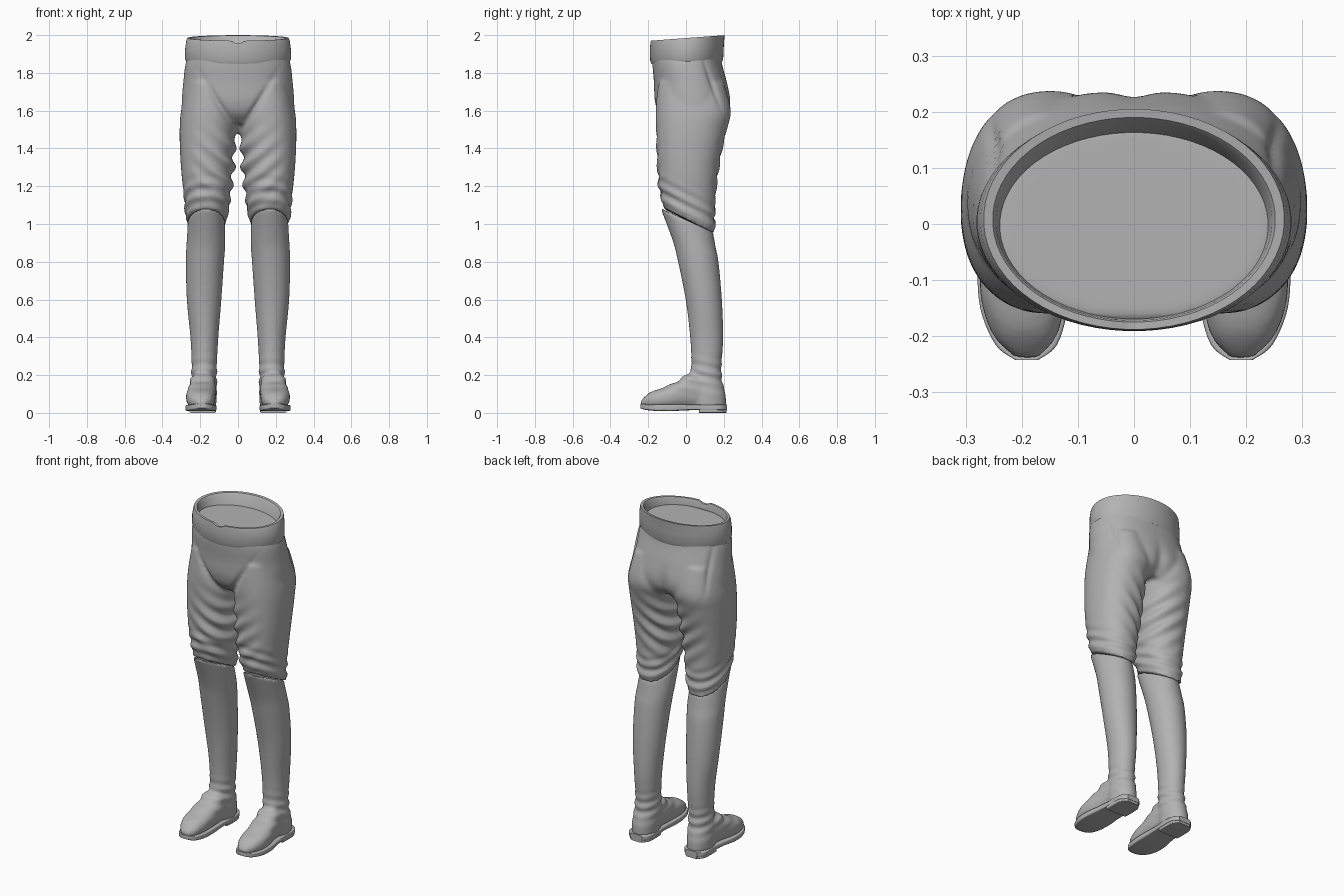
import bpy, bmesh, math
from math import sin, cos, exp, pi

if "Cube" in bpy.data.objects:
    bpy.data.objects.remove(bpy.data.objects["Cube"], do_unlink=True)

grey = bpy.data.materials.new("plain grey")
grey.use_nodes = True
grey.diffuse_color = (0.45, 0.45, 0.45, 1)
grey.node_tree.nodes["Principled BSDF"].inputs["Base Color"].default_value = grey.diffuse_color


def gauss(x, width):
    return exp(-(x / width) ** 2)


def spline(rows, steps):
    """Catmull-Rom rows between the given cross-sections."""
    rows = [tuple(r) + (0,) * (6 - len(r)) for r in rows]
    out = []
    for i in range(len(rows) - 1):
        a, b = rows[max(i - 1, 0)], rows[i]
        c, d = rows[i + 1], rows[min(i + 2, len(rows) - 1)]
        for k in range(steps):
            t = k / steps
            out.append([q + t * ((r - p) + t * (2 * p - 5 * q + 4 * r - s + t * (3 * q - p - 3 * r + s))) / 2
                        for p, q, r, s in zip(a, b, c, d)])
    return out + [rows[-1]]


def loft(bm, rows, axis="z", steps=5, n=40, power=2.0, side=1, capped=True):
    """Skin rows of (position, u min, u max, v min, v max, tilt)."""
    rings = []
    for t, u0, u1, v0, v1, tilt in spline(rows, steps):
        ring = []
        for i in range(n):
            c, s = cos(2 * pi * (i + 0.5) / n), sin(2 * pi * (i + 0.5) / n)
            du = math.copysign(abs(c) ** (2 / power), c) * (u1 - u0) / 2
            dv = math.copysign(abs(s) ** (2 / power), s) * (v1 - v0) / 2
            u, v = side * ((u0 + u1) / 2 + du), (v0 + v1) / 2 + dv
            ring.append(bm.verts.new((u, v, t + tilt * dv) if axis == "z" else (u, t, v)))
        rings.append(ring)
    for a, b in zip(rings, rings[1:]):
        for i in range(n):
            j = (i + 1) % n
            bm.faces.new((a[i], a[j], b[j], b[i]))
    if capped:
        bm.faces.new(rings[0])
        bm.faces.new(rings[-1])


def finish(name, bm):
    bmesh.ops.recalc_face_normals(bm, faces=bm.faces)
    mesh = bpy.data.meshes.new(name)
    bm.to_mesh(mesh)
    bm.free()
    mesh.materials.append(grey)
    obj = bpy.data.objects.new(name, mesh)
    bpy.context.collection.objects.link(obj)
    return obj


def fuse(obj, voxel, smooth):
    """Merge overlapping lofts into one soft skin."""
    m = obj.modifiers.new("fuse", "REMESH")
    m.mode, m.voxel_size = "VOXEL", voxel
    s = obj.modifiers.new("soften", "SMOOTH")
    s.factor, s.iterations = 0.5, smooth
    bpy.context.view_layer.update()
    deps = bpy.context.evaluated_depsgraph_get()
    mesh = bpy.data.meshes.new_from_object(obj.evaluated_get(deps))
    obj.modifiers.clear()
    obj.data = mesh
    mesh.materials.clear()
    mesh.materials.append(grey)


def displace(obj, rule):
    moves = [(v.co.copy(), v.normal.copy()) for v in obj.data.vertices]
    for v, (co, normal) in zip(obj.data.vertices, moves):
        v.co = co + normal * rule(co)
    obj.data.update()


def shade(obj, angle=40):
    bpy.ops.object.select_all(action="DESELECT")
    obj.select_set(True)
    bpy.context.view_layer.objects.active = obj
    bpy.ops.object.shade_smooth_by_angle(angle=math.radians(angle))


def mirror(obj):
    obj.modifiers.new("mirror", "MIRROR").use_axis[0] = True


def folds(p):
    """Cloth creases: groin, seat, pocket, inner thigh and knee."""
    a, z = abs(p.x), p.z
    if z > 1.88:
        return 0
    d = 0
    if p.y < 0.03:
        across = ((a - 0.02) * 0.3 - (z - 1.5) * 0.18) / 0.35
        d -= 0.013 * gauss(across, 0.014) * gauss(z - 1.62, 0.13)
    else:
        d -= 0.014 * gauss(a, 0.035) * gauss(z - 1.6, 0.1)
        if a > 0.15:
            d -= 0.009 * gauss(p.y - 0.1 - (1.85 - z) * 0.35, 0.012) * gauss(z - 1.75, 0.12)
    inner = max(0, 1 - a / 0.26)
    d += 0.014 * inner * gauss(z - 1.3, 0.17) * sin((z - 0.8 * a) * 60)
    drop = z + 0.5 * p.y
    d += 0.006 * gauss(drop - 1.1, 0.07) * sin(drop * 95 + 4 * p.x)
    return d


# Trousers: hips plus two legs, with sloping hems
bm = bmesh.new()
loft(bm, [(1.93, -.25, .25, -.175, .18), (1.85, -.278, .278, -.178, .19),
          (1.75, -.29, .29, -.17, .218), (1.65, -.298, .298, -.165, .238),
          (1.58, -.29, .29, -.14, .225), (1.53, -.22, .22, -.09, .18)], power=2.25)
leg = [(1.75, .03, .27, -.15, .2), (1.6, .0, .302, -.16, .238), (1.5, .006, .309, -.158, .216),
       (1.38, .018, .307, -.154, .188), (1.25, .026, .298, -.147, .167),
       (1.13, .042, .284, -.137, .154, -.25), (1.015, .06, .275, -.118, .153, -.5)]
for side in (1, -1):
    loft(bm, leg, side=side, power=2.2)
trousers = finish("trousers", bm)
fuse(trousers, 0.011, 6)
displace(trousers, folds)
shade(trousers, 60)

# Waistband: open rolled band with a small front notch
bm = bmesh.new()
band = [(1.862, .255, -.165, .175, 0), (1.855, .272, -.183, .19, 0), (1.875, .281, -.19, .197, 0),
        (1.93, .28, -.191, .2, .03), (1.97, .274, -.19, .203, .06), (1.985, .268, -.188, .205, .075),
        (1.984, .252, -.175, .19, .075), (1.975, .246, -.172, .182, .07), (1.92, .238, -.168, .16, 0)]
loft(bm, [(z, -x, x, y0, y1, tilt) for z, x, y0, y1, tilt in band], steps=1, n=64, capped=False)
for v in bm.verts:
    if v.co.y < -0.1:
        low = 0.02 if v.co.z > 1.94 else 0.008
        v.co.z -= low * gauss(v.co.x, 0.02 if v.co.z > 1.94 else 0.12)
shade(finish("waistband", bm), 35)

# Boots: shaft and foot fused into one skin
bm = bmesh.new()
loft(bm, [(1.02, .07, .265, -.134, .143, -.46), (.9, .067, .272, -.072, .156, -.15),
          (.8, .074, .276, -.042, .172), (.6, .088, .271, -.002, .19), (.4, .104, .252, .022, .197),
          (.25, .112, .245, .028, .188), (.17, .112, .25, .02, .192), (.1, .112, .257, .02, .209),
          (.035, .116, .255, .02, .212)])
loft(bm, [(-.238, .17, .212, .035, .065), (-.2, .138, .25, .025, .102), (-.14, .123, .272, .02, .128),
          (-.075, .119, .274, .02, .153), (-.02, .117, .265, .02, .185), (.03, .117, .258, .02, .222),
          (.1, .12, .25, .02, .22)], axis="y", power=2.4)
boot = finish("boots", bm)
fuse(boot, 0.009, 4)


def ankle_creases(p):
    return 0.004 * gauss(p.z - 0.2, 0.07) * sin(p.z * 110 + p.y * 25)


displace(boot, ankle_creases)
shade(boot, 60)
mirror(boot)

# Soles and heels
bm = bmesh.new()
loft(bm, [(-.242, .17, .212, .025, .05), (-.215, .137, .247, .016, .046), (-.15, .118, .274, .01, .044),
          (-.07, .114, .278, .01, .044), (.02, .117, .264, .014, .044), (.1, .114, .258, .014, .044),
          (.18, .118, .256, .014, .044), (.216, .145, .225, .014, .044)], axis="y", power=7)
sole = finish("soles", bm)
bm = bmesh.new()
loft(bm, [(.07, .12, .256, 0, .03), (.12, .117, .257, 0, .03), (.18, .122, .252, 0, .03),
          (.214, .15, .222, 0, .03)], axis="y", power=9)
heel = finish("heels", bm)
for part in (sole, heel):
    shade(part)
    mirror(part)
